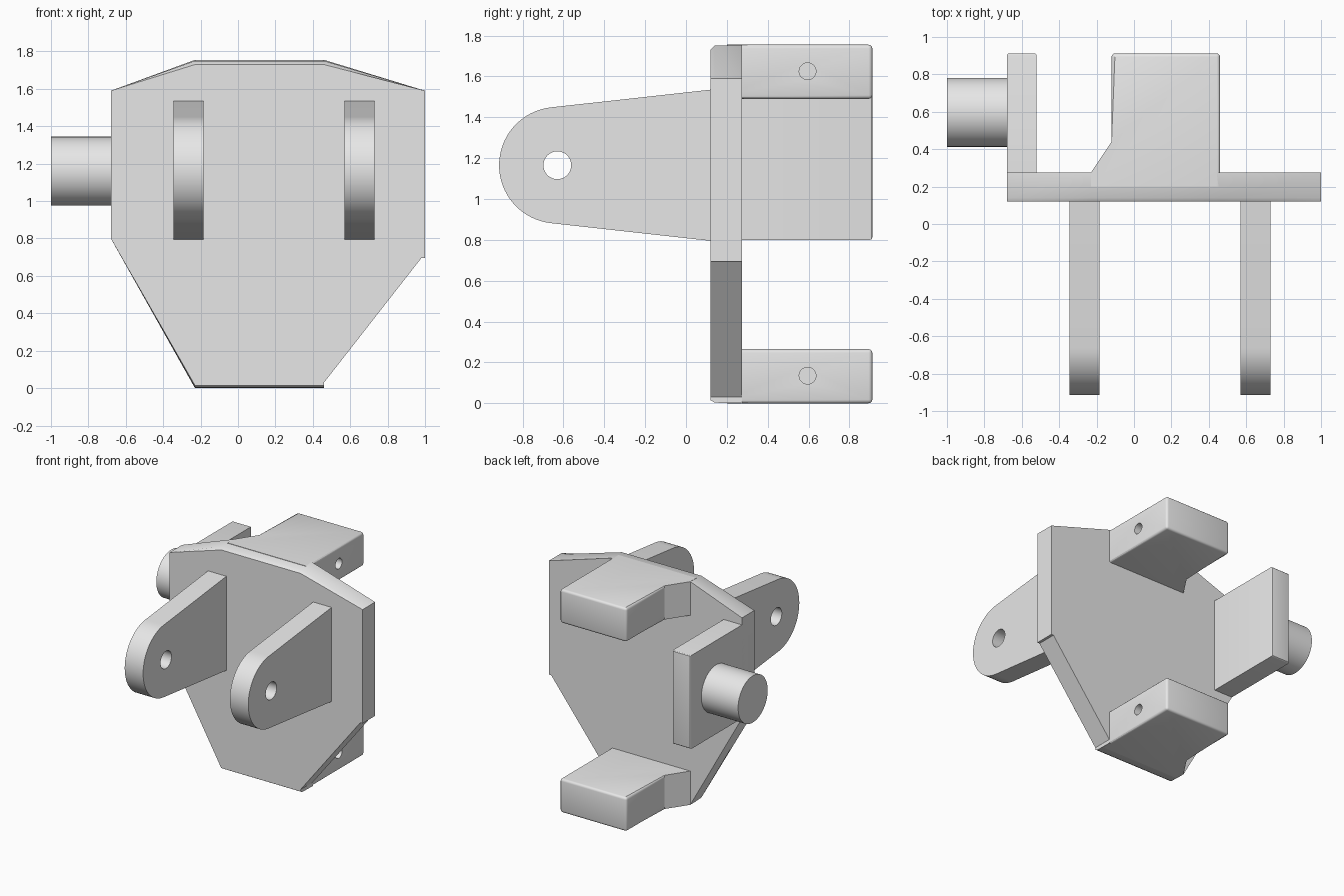
import bpy
import bmesh
from math import sin, cos, pi, radians
from mathutils import Vector

cube = bpy.data.objects.get("Cube")
if cube:
    bpy.data.objects.remove(cube, do_unlink=True)

grey = bpy.data.materials.new("plain grey")
grey.use_nodes = True
grey.diffuse_color = (0.8, 0.8, 0.8, 1)
grey.node_tree.nodes["Principled BSDF"].inputs["Base Color"].default_value = (0.8, 0.8, 0.8, 1)


def loft(name, rings, bevel_rule=None, width=0.018):
    """Join matching rings of points into a closed solid, rounding chosen edges."""
    bm = bmesh.new()
    loops = [[bm.verts.new(p) for p in ring] for ring in rings]
    n = len(loops[0])
    for a, b in zip(loops, loops[1:]):
        for i in range(n):
            j = (i + 1) % n
            bm.faces.new((a[i], a[j], b[j], b[i]))
    bm.faces.new(loops[0])
    bm.faces.new(loops[-1])
    bmesh.ops.recalc_face_normals(bm, faces=bm.faces)
    if bevel_rule:
        edges = [e for e in bm.edges if bevel_rule(e)]
        bmesh.ops.bevel(bm, geom=edges, offset=width, segments=3,
                        profile=0.5, affect='EDGES')
    mesh = bpy.data.meshes.new(name)
    bm.to_mesh(mesh)
    bm.free()
    mesh.materials.append(grey)
    obj = bpy.data.objects.new(name, mesh)
    bpy.context.collection.objects.link(obj)
    return obj


def rod(name, x0, x1, y, z, r, sides=48):
    """Cylinder lying along x."""
    circle = [(y + r * cos(2 * pi * i / sides), z + r * sin(2 * pi * i / sides))
              for i in range(sides)]
    return loft(name, [[(x, a, b) for a, b in circle] for x in (x0, x1)])


def activate(obj):
    bpy.ops.object.select_all(action='DESELECT')
    obj.select_set(True)
    bpy.context.view_layer.objects.active = obj


def drill(obj, *place):
    """Cut a round hole along x."""
    cutter = rod("hole_cutter", *place)
    cutter.hide_render = True
    mod = obj.modifiers.new("hole", 'BOOLEAN')
    mod.operation = 'DIFFERENCE'
    mod.solver = 'EXACT'
    mod.object = cutter
    activate(obj)
    bpy.ops.object.modifier_apply(modifier=mod.name)
    bpy.data.objects.remove(cutter, do_unlink=True)


parts = []

# Main plate: the front rim leans in along the top and bottom edges
outline = [(-0.23, 0), (0.46, 0), (0.46, 0.03), (0.98, 0.695), (1, 0.695),
           (1, 1.59), (0.46, 1.755), (-0.23, 1.755), (-0.68, 1.59), (-0.68, 0.8)]


def plate_ring(y, inset):
    ring = []
    for x, z in outline:
        if z > 1.7:
            z -= inset
        elif z < 0.01:
            z += inset * 0.6
        ring.append((x, y, z))
    return ring


parts.append(loft("main_plate", [plate_ring(0.275, 0), plate_ring(0.14, 0.005),
                                 plate_ring(0.12, 0.025)]))

# Front lugs: tapered ears with a round end and a pin hole
cy, cz, r = -0.63, 1.165, 0.285
arc = [radians(96 + 168 * i / 32) for i in range(33)]
ear = [(0.13, 1.536)] + [(cy + r * cos(a), cz + r * sin(a)) for a in arc] + [(0.13, 0.794)]
for name, x in (("right_lug", -0.345), ("left_lug", 0.57)):
    lug = loft(name, [[(k, y, z) for y, z in ear] for k in (x, x + 0.16)])
    drill(lug, x - 0.1, x + 0.26, cy, cz, 0.068)
    parts.append(lug)

# Rear arms: flared on one side, rounded edges, blind pin hole on the other
arm_plan = [(0.46, 0.2), (0.46, 0.912), (-0.12, 0.912), (-0.12, 0.44),
            (-0.23, 0.275), (-0.23, 0.2)]


def arm_edges(e):
    ys = [v.co.y for v in e.verts]
    return max(ys) > 0.9


for name, z0 in (("lower_arm", 0), ("upper_arm", 1.49)):
    arm = loft(name, [[(x, y, z) for x, y in arm_plan] for z in (z0, z0 + 0.265)], arm_edges)
    drill(arm, 0.2, 0.6, 0.595, z0 + 0.135, 0.041)
    parts.append(arm)

# Side bracket with its stub shaft
bracket_plan = [(-0.68, 0.2), (-0.52, 0.2), (-0.52, 0.912), (-0.68, 0.912)]
parts.append(loft("side_bracket",
                  [[(x, y, z) for x, y in bracket_plan] for z in (0.8, 1.535)],
                  lambda e: all(v.co.y > 0.9 for v in e.verts), 0.012))
parts.append(rod("side_shaft", -1, -0.67, 0.597, 1.16, 0.184, 64))

for obj in parts:
    activate(obj)
    bpy.ops.object.shade_smooth_by_angle(angle=radians(30))
